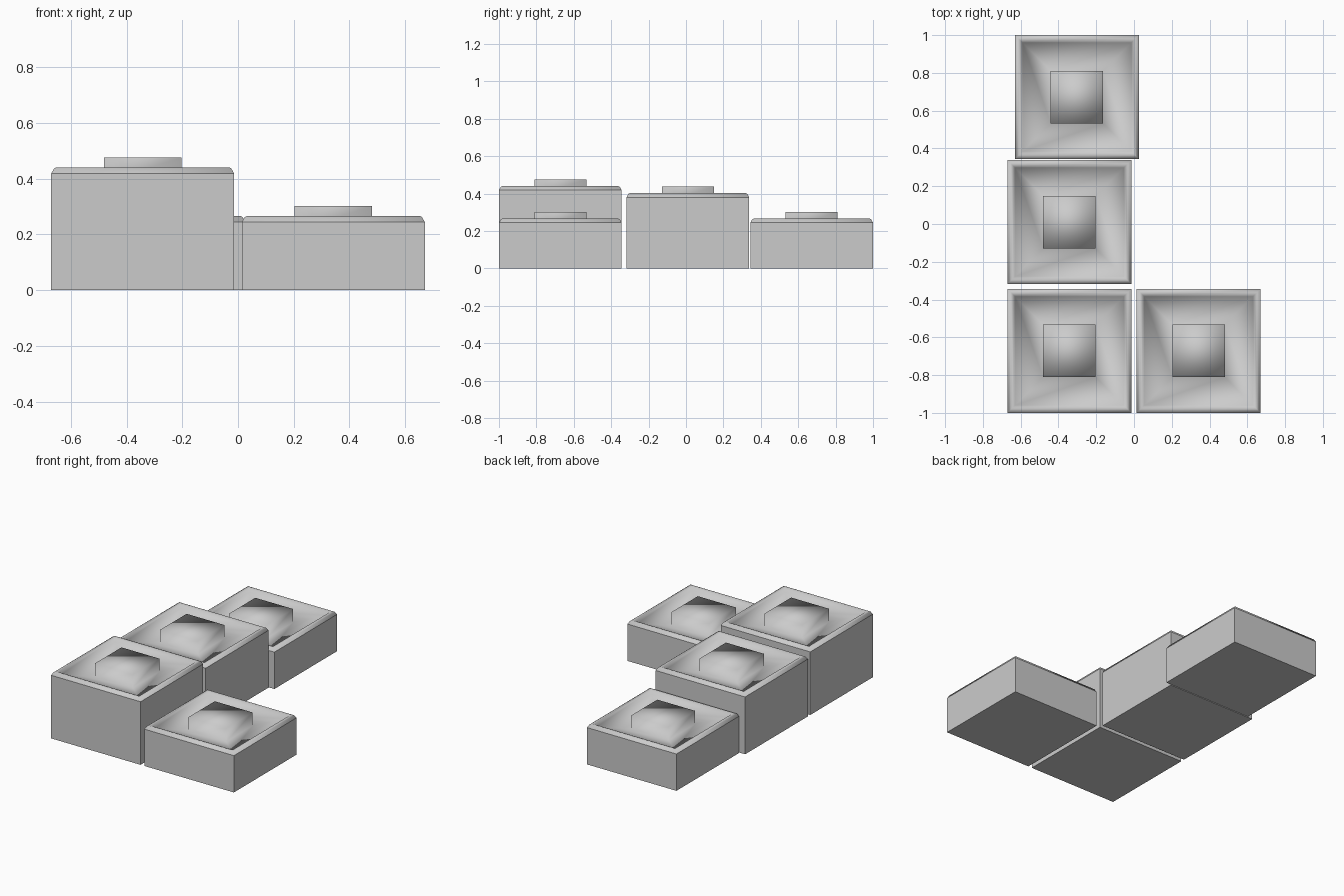
import bpy, bmesh

if "Cube" in bpy.data.objects:
    bpy.data.objects.remove(bpy.data.objects["Cube"])

HALF = 0.328      # half width of a block
STUD = 0.139      # half width of the raised centre


def block(name, cx, cy, rim):
    """Square block with bevelled rim, sunken sloping dish and raised centre."""
    profile = [(HALF, 0), (HALF, rim - 0.022), (HALF - 0.010, rim - 0.004),
               (HALF - 0.018, rim), (HALF - 0.032, rim - 0.004),
               (HALF - 0.040, rim - 0.025), (STUD, rim - 0.052),
               (STUD, rim + 0.035)]
    bm = bmesh.new()
    rings = [[bm.verts.new((sx * r, sy * r, z))
              for sx, sy in ((-1, -1), (1, -1), (1, 1), (-1, 1))]
             for r, z in profile]
    # flat underside
    bm.faces.new(rings[0][::-1])
    # walls, rim, dish and sides of the raised centre
    for k, (a, b) in enumerate(zip(rings, rings[1:])):
        for i in range(4):
            j = (i + 1) % 4
            f = bm.faces.new((a[i], a[j], b[j], b[i]))
            f.smooth = k > 0
    # top of the raised centre
    bm.faces.new(rings[-1]).smooth = True
    # crisp edge where the flat walls meet the soft top
    for e in bm.edges:
        if any(not f.smooth for f in e.link_faces):
            e.smooth = False
    bmesh.ops.recalc_face_normals(bm, faces=bm.faces)
    mesh = bpy.data.meshes.new(name)
    bm.to_mesh(mesh)
    bm.free()
    ob = bpy.data.objects.new(name, mesh)
    ob.location = (cx, cy, 0)
    bpy.context.collection.objects.link(ob)


# L-shaped group of four blocks
block("front_left_block", -0.342, -0.672, 0.44)
block("middle_block", -0.342, 0.010, 0.402)
block("back_block", -0.302, 0.672, 0.266)
block("front_right_block", 0.342, -0.672, 0.266)
